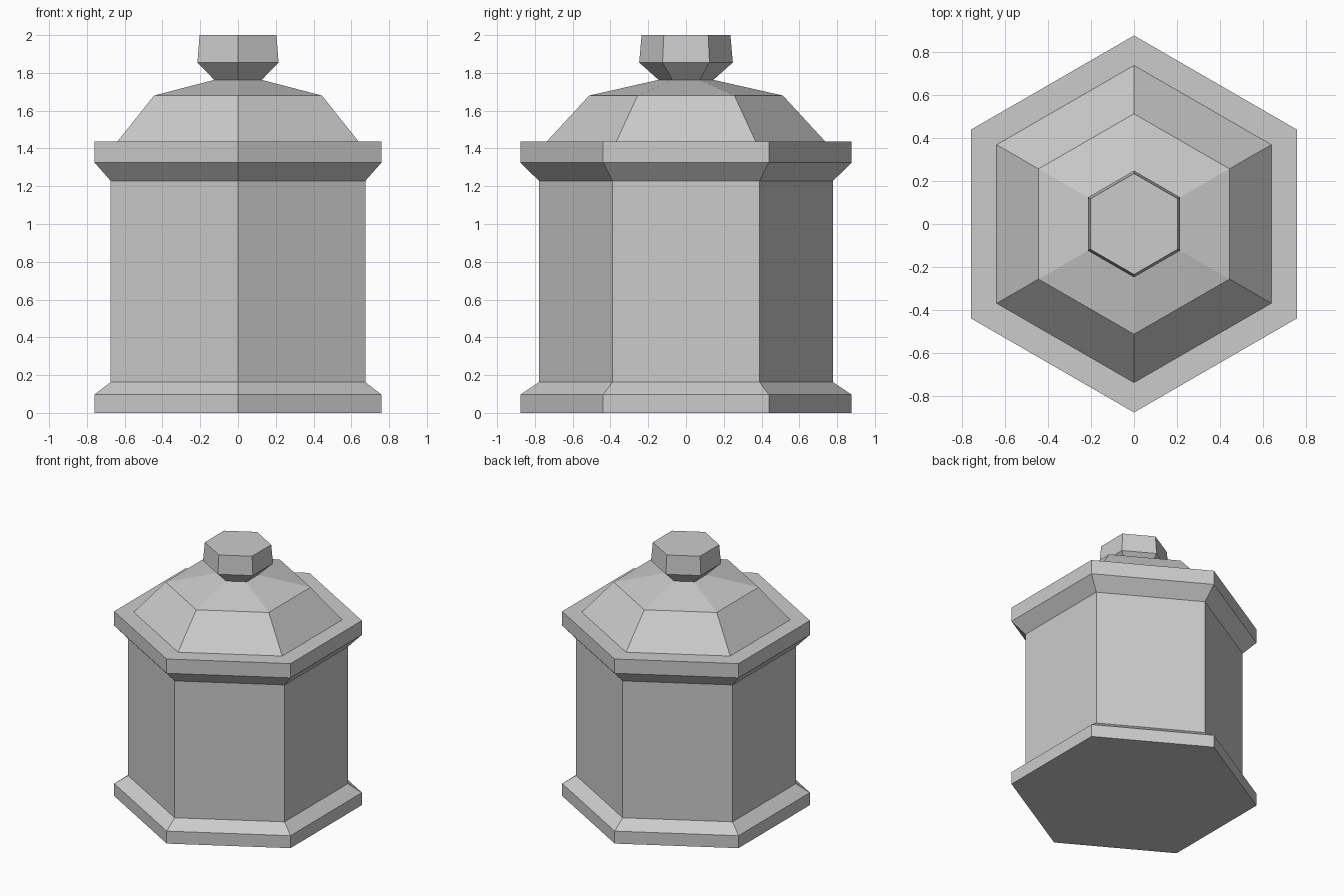
import bpy, bmesh
from math import sin, cos, pi

SIDES = 6

if "Cube" in bpy.data.objects:
    bpy.data.objects.remove(bpy.data.objects["Cube"], do_unlink=True)

# Plain grey stone
stone = bpy.data.materials.new("grey_stone")
colour = (0.6, 0.6, 0.6, 1)
stone.diffuse_color = colour
stone.use_nodes = True
stone.node_tree.nodes["Principled BSDF"].inputs["Base Color"].default_value = colour


def hex_part(name, profile, cap_bottom=False, cap_top=False):
    """Stack six-sided rings of (radius, height), corners facing front and back."""
    bm = bmesh.new()
    rings = []
    for r, z in profile:
        angles = [2 * pi * i / SIDES + pi / 2 for i in range(SIDES)]
        rings.append([bm.verts.new((r * cos(a), r * sin(a), z)) for a in angles])
    for low, high in zip(rings, rings[1:]):
        for i in range(SIDES):
            j = (i + 1) % SIDES
            bm.faces.new((low[i], low[j], high[j], high[i]))
    if cap_bottom:
        bm.faces.new(rings[0][::-1])
    if cap_top:
        bm.faces.new(rings[-1])
    mesh = bpy.data.meshes.new(name)
    bm.to_mesh(mesh)
    bm.free()
    mesh.materials.append(stone)
    obj = bpy.data.objects.new(name, mesh)
    bpy.context.collection.objects.link(obj)
    return obj


# Plinth with a sloped shoulder
hex_part("base", [(0.877, 0), (0.877, 0.097), (0.778, 0.163)], cap_bottom=True)
# Straight walls
hex_part("body", [(0.778, 0.163), (0.778, 1.228)])
# Flared rim with a flat ledge running in to the lid
hex_part("rim", [(0.778, 1.228), (0.877, 1.325), (0.877, 1.436), (0.738, 1.436)])
# Two-pitch lid
hex_part("lid", [(0.738, 1.436), (0.513, 1.68), (0.145, 1.763)])
# Knob on a narrow neck
hex_part("knob", [(0.145, 1.763), (0.248, 1.855), (0.235, 2)], cap_top=True)
